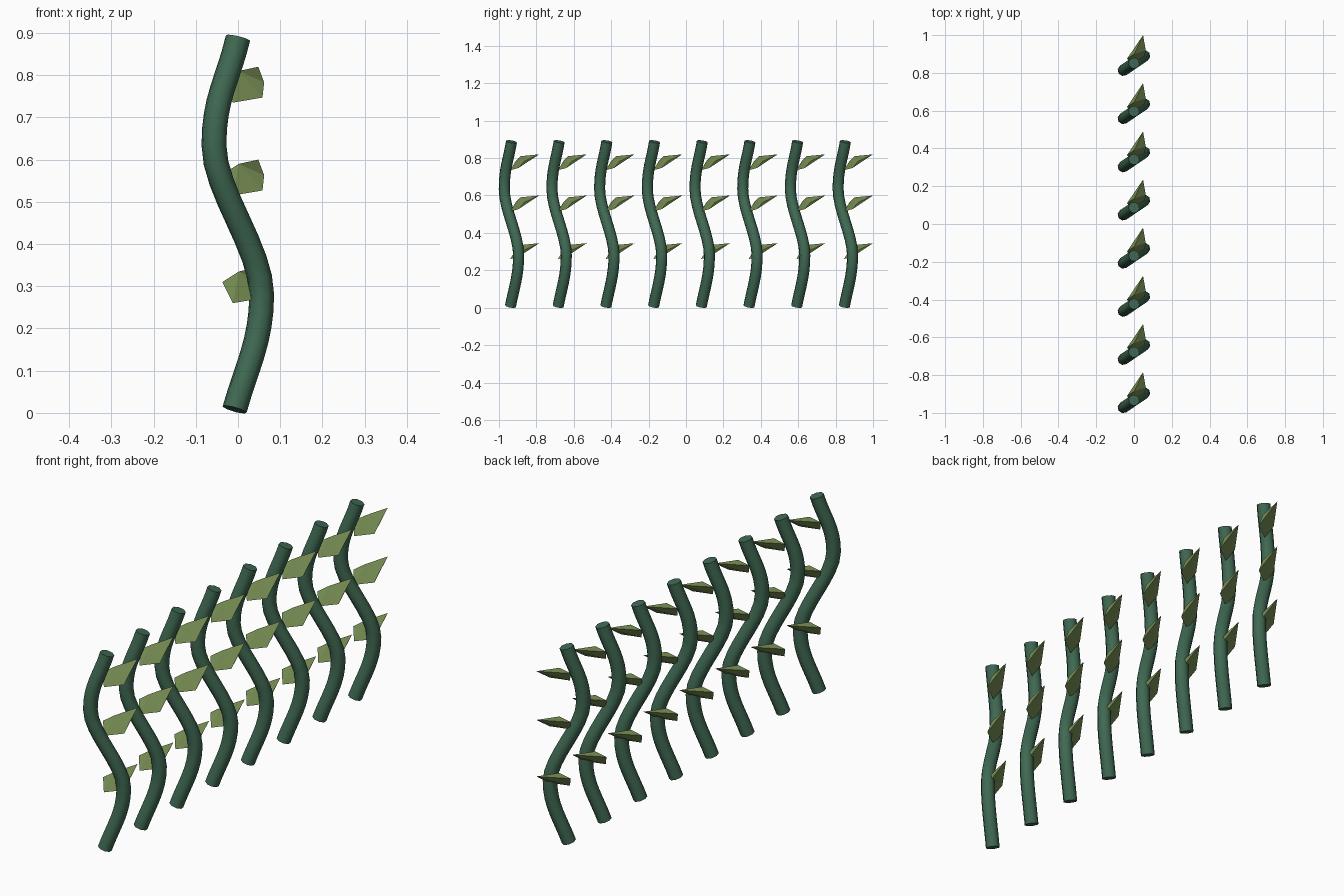
import bpy, bmesh, math

if "Cube" in bpy.data.objects:
    bpy.data.objects.remove(bpy.data.objects["Cube"])

COUNT, STEP, FIRST_Y = 8, 0.255, -0.933


def material(name, color):
    m = bpy.data.materials.new(name)
    m.diffuse_color = (*color, 1)
    m.use_nodes = True
    m.node_tree.nodes["Principled BSDF"].inputs["Base Color"].default_value = m.diffuse_color
    return m


stem_green = material("stem_green", (0.05, 0.14, 0.085))
leaf_green = material("leaf_green", (0.18, 0.26, 0.085))


# S-shaped stem: the bend lies in a vertical plane turned from the x axis
def on_bend(x, z):
    return (x, 0.68 * x, z)


curve = bpy.data.curves.new("stem", "CURVE")
curve.dimensions = "3D"
curve.bevel_depth = 0.03
curve.bevel_resolution = 2
curve.resolution_u = 8
curve.use_fill_caps = True
spline = curve.splines.new("BEZIER")
# x, z, handle dx, handle dz
path = [(-0.008, 0.008, 0.028, 0.1), (0.056, 0.28, 0, 0.11),
        (-0.057, 0.635, 0, 0.11), (0.0, 0.888, 0.024, 0.1)]
spline.bezier_points.add(len(path) - 1)
for p, (x, z, dx, dz) in zip(spline.bezier_points, path):
    p.handle_left_type = p.handle_right_type = "FREE"
    p.co = on_bend(x, z)
    p.handle_left = on_bend(x - dx, z - dz)
    p.handle_right = on_bend(x + dx, z + dz)
stem = bpy.data.objects.new("stem_1", curve)
bpy.context.collection.objects.link(stem)
bpy.context.view_layer.objects.active = stem
stem.select_set(True)
bpy.ops.object.convert(target="MESH")
stem = bpy.context.object
bpy.ops.object.shade_smooth_by_angle(angle=math.radians(50))
stem.data.materials.clear()
stem.data.materials.append(stem_green)
stem.location.y = FIRST_Y

# Faceted leaf: hull of six corners, relative to the stem foot
corners = [(0.048, 0.148, 0.82), (0.002, 0.048, 0.81), (-0.037, 0.023, 0.785),
           (-0.012, -0.007, 0.735), (0.058, 0.038, 0.747), (0.062, 0.068, 0.783)]
bm = bmesh.new()
for c in corners:
    bm.verts.new((c[0], c[1], c[2] - 0.78))
bmesh.ops.convex_hull(bm, input=bm.verts)
bmesh.ops.recalc_face_normals(bm, faces=bm.faces)
leaf_mesh = bpy.data.meshes.new("leaf")
bm.to_mesh(leaf_mesh)
bm.free()
leaf_mesh.materials.append(leaf_green)

# Row of vines, three leaves on each stem
for i in range(COUNT):
    y = FIRST_Y + i * STEP
    if i:
        copy = bpy.data.objects.new(f"stem_{i + 1}", stem.data)
        copy.location.y = y
        bpy.context.collection.objects.link(copy)
    for j, z in enumerate((0.305, 0.56, 0.78)):
        leaf = bpy.data.objects.new(f"leaf_{i + 1}_{j + 1}", leaf_mesh)
        leaf.location = (0, y, z)
        bpy.context.collection.objects.link(leaf)
